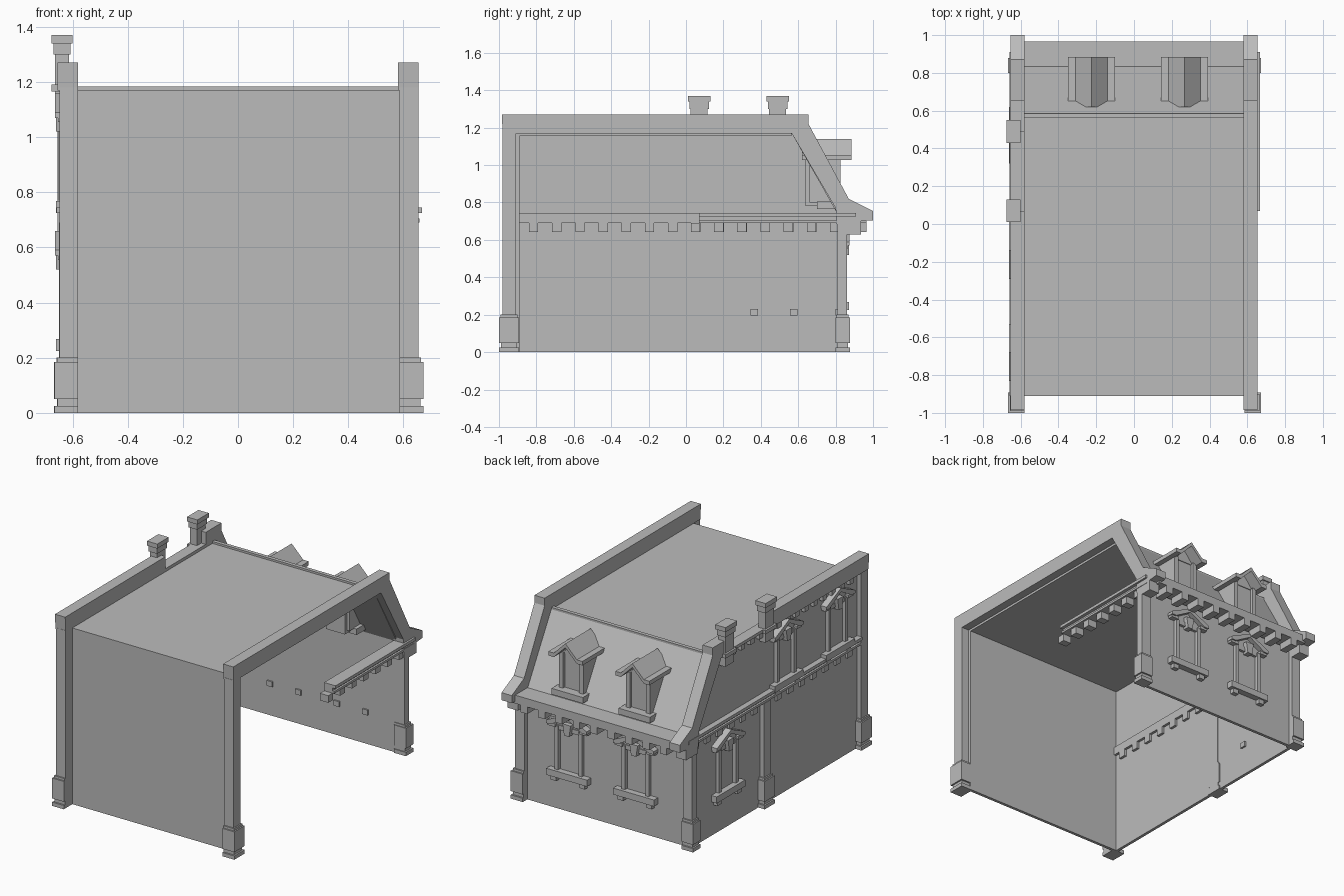
import bpy
import bmesh
import math
from mathutils import Matrix, Vector

cube = bpy.data.objects.get("Cube")
if cube:
    bpy.data.objects.remove(cube, do_unlink=True)

stone = bpy.data.materials.new("grey stone")
stone.use_nodes = True
GREY = (0.5, 0.5, 0.5, 1)
stone.diffuse_color = GREY
stone.node_tree.nodes["Principled BSDF"].inputs["Base Color"].default_value = GREY


def add_box(bm, x, y, z):
    size = Vector((x[1] - x[0], y[1] - y[0], z[1] - z[0]))
    mid = Vector((x[0] + x[1], y[0] + y[1], z[0] + z[1])) / 2
    bmesh.ops.create_cube(bm, size=1, matrix=Matrix.Translation(mid) @ Matrix.Diagonal((*size, 1)))


def add_prism(bm, points, span, axis):
    """Extrude a profile: (y, z) along x, or (x, z) along y."""
    def place(a, z, s):
        return (s, a, z) if axis == "x" else (a, s, z)
    start = [bm.verts.new(place(a, z, span[0])) for a, z in points]
    end = [bm.verts.new(place(a, z, span[1])) for a, z in points]
    bm.faces.new(start)
    bm.faces.new(end[::-1])
    for i in range(len(points)):
        j = (i + 1) % len(points)
        bm.faces.new((start[i], end[i], end[j], start[j]))


def finish(bm, name, location=(0, 0, 0), turn=0):
    bmesh.ops.recalc_face_normals(bm, faces=bm.faces[:])
    mesh = bpy.data.meshes.new(name)
    bm.to_mesh(mesh)
    bm.free()
    mesh.materials.append(stone)
    obj = bpy.data.objects.new(name, mesh)
    obj.location = location
    obj.rotation_euler.z = turn
    bpy.context.collection.objects.link(obj)
    return obj


def box(name, x, y, z):
    bm = bmesh.new()
    add_box(bm, x, y, z)
    return finish(bm, name)


def prism(name, points, span, axis="x"):
    bm = bmesh.new()
    add_prism(bm, points, span, axis)
    return finish(bm, name)


# Walls and roof
box("front_wall", (-0.6, 0.6), (-0.91, -0.89), (0, 1.17))
box("back_wall", (-0.6, 0.6), (0.81, 0.83), (0, 0.74))
prism("side_wall", [(-0.91, 0), (-0.91, 1.17), (0.565, 1.17), (0.81, 0.74), (0.81, 0)], (-0.62, -0.6))
box("flat_roof", (-0.6, 0.6), (-0.91, 0.565), (1.155, 1.17))
prism("mansard_roof", [(0.565, 1.17), (0.585, 1.17), (0.84, 0.73), (0.815, 0.73)], (-0.6, 0.6))
box("roof_curb", (-0.59, 0.59), (0.56, 0.585), (1.165, 1.183))

# Gable parapets; the one over the side wall dips between the chimneys
outer_back = [(0.655, 1.27), (0.655, 1.22), (0.87, 0.82), (1.0, 0.755), (1.0, 0.705),
              (0.935, 0.7), (0.935, 0.63), (0.81, 0.63), (0.8, 0.77), (0.565, 1.17), (-0.98, 1.17)]
prism("right_parapet", [(-0.985, 1.27)] + outer_back, (0.58, 0.655))
dip = [(0.07, 1.27), (0.07, 1.19), (0.49, 1.19), (0.49, 1.27)]
prism("left_parapet", [(-0.985, 1.27)] + dip + outer_back, (-0.655, -0.58))
bm = bmesh.new()
for i in range(15):
    y = -0.84 + 0.095 * i
    add_box(bm, (-0.645, -0.61), (y, y + 0.04), (1.13, 1.172))
finish(bm, "parapet_dentils")


# Pilasters with stepped bases
def pilaster(name, x, y, top, flare_x, flare_y):
    bm = bmesh.new()
    add_box(bm, x, y, (0.19, top))
    for z0, z1, grow in ((0, 0.025, 1), (0.025, 0.05, 0.4), (0.05, 0.185, 1), (0.185, 0.2, 0.5)):
        add_box(bm, (x[0] - flare_x[0] * grow, x[1] + flare_x[1] * grow),
                (y[0] - flare_y[0] * grow, y[1] + flare_y[1] * grow), (z0, z1))
    finish(bm, name)


F = 0.018
for side, x, fx in (("left", (-0.648, -0.58), (F, 0)), ("right", (0.585, 0.655), (0, F))):
    pilaster(side + "_front_pilaster", x, (-0.982, -0.91), 1.18, fx, (F, F))
    pilaster(side + "_back_pilaster", x, (0.81, 0.86), 0.66, fx, (0.01, F))
pilaster("middle_pilaster", (-0.65, -0.595), (0.04, 0.11), 0.69, (F, 0), (F, F))


# Cornices with two rails and brackets below
def cornice(name, length, inner, location, turn, first, count, step, bracket=0.05):
    bm = bmesh.new()
    for z0, z1, out in ((0.69, 0.705, 0.035), (0.705, 0.725, 0.022), (0.725, 0.745, 0.045)):
        add_box(bm, (0, length), (inner, out), (z0, z1))
    for i in range(count):
        u = first + step * i
        add_box(bm, (u, u + bracket), (inner, 0.022), (0.643, 0.69))
    finish(bm, name, location, turn)


HALF = math.pi / 2
cornice("right_cornice", 0.84, -0.04, (0.623, 0.91, 0), -HALF, 0.09, 7, 0.124)
cornice("left_cornice", 1.82, -0.03, (-0.613, -0.91, 0), HALF, 0.07, 14, 0.124)
cornice("back_cornice", 1.2, -0.085, (0.6, 0.88, 0), math.pi, 0.06, 9, 0.128)


# Pedimented windows, built facing +y
def window(name, location, turn=0):
    bm = bmesh.new()
    for s in (-1, 1):
        a, b = sorted((s * 0.075, s * 0.1))
        add_box(bm, (a, b), (0, 0.025), (0.27, 0.56))
        a, b = sorted((s * 0.085, s * 0.125))
        add_box(bm, (a, b), (-0.03, 0.03), (0.195, 0.23))
        a, b = sorted((s * 0.09, s * 0.145))
        add_box(bm, (a, b), (0, 0.035), (0.555, 0.575))
        add_prism(bm, [(s * 0.15, 0.57), (s * 0.15, 0.59), (0, 0.66), (0, 0.635), (s * 0.115, 0.57)],
                  (0, 0.045), "y")
    add_box(bm, (-0.15, 0.15), (0, 0.042), (0.225, 0.268))
    add_box(bm, (-0.09, 0.09), (0, 0.018), (0.535, 0.565))
    add_prism(bm, [(-0.018, 0.52), (0.018, 0.52), (0.03, 0.595), (-0.03, 0.595)], (0, 0.042), "y")
    add_prism(bm, [(-0.12, 0.565), (0.12, 0.565), (0, 0.64)], (0, 0.012), "y")
    finish(bm, name, location, turn)


CENTRES = (-0.225, 0.267)
for i, x in enumerate(CENTRES):
    window(f"back_window_{i + 1}", (x, 0.83, 0))
window("lower_side_window", (-0.618, 0.47, 0), HALF)
for i, y in enumerate((-0.14, -0.68)):
    window(f"upper_side_window_{i + 1}", (-0.618, y, 0.5), HALF)

# Dormers with winged gable roofs
for i, x in enumerate(CENTRES):
    bm = bmesh.new()
    add_box(bm, (-0.07, 0.07), (0.64, 0.805), (0.78, 1.05))
    for s in (-1, 1):
        a, b = sorted((s * 0.06, s * 0.09))
        add_box(bm, (a, b), (0.66, 0.825), (0.8, 1.04))
    add_box(bm, (-0.115, 0.115), (0.7, 0.865), (0.765, 0.805))
    add_prism(bm, [(-0.07, 1.03), (0.07, 1.03), (0, 1.12)], (0.64, 0.81), "y")
    upper = [(-0.125, 1.055), (-0.085, 1.055), (0, 1.14), (0.085, 1.055), (0.125, 1.055)]
    lower = [(u, z - 0.027) for u, z in reversed(upper)]
    add_prism(bm, upper + lower, (0.62, 0.885), "y")
    finish(bm, f"dormer_{i + 1}", (x, 0, 0))

# Chimneys on corbels
for i, y in enumerate((0.07, 0.49)):
    bm = bmesh.new()
    for z0, z1, hx, hy in ((1.1, 1.165, 0.025, 0.045), (1.165, 1.19, 0.038, 0.06), (1.19, 1.3, 0.025, 0.045),
                           (1.3, 1.34, 0.031, 0.052), (1.34, 1.37, 0.038, 0.06)):
        add_box(bm, (-0.638 - hx, -0.638 + hx), (y - hy, y + hy), (z0, z1))
    finish(bm, f"chimney_{i + 1}")
